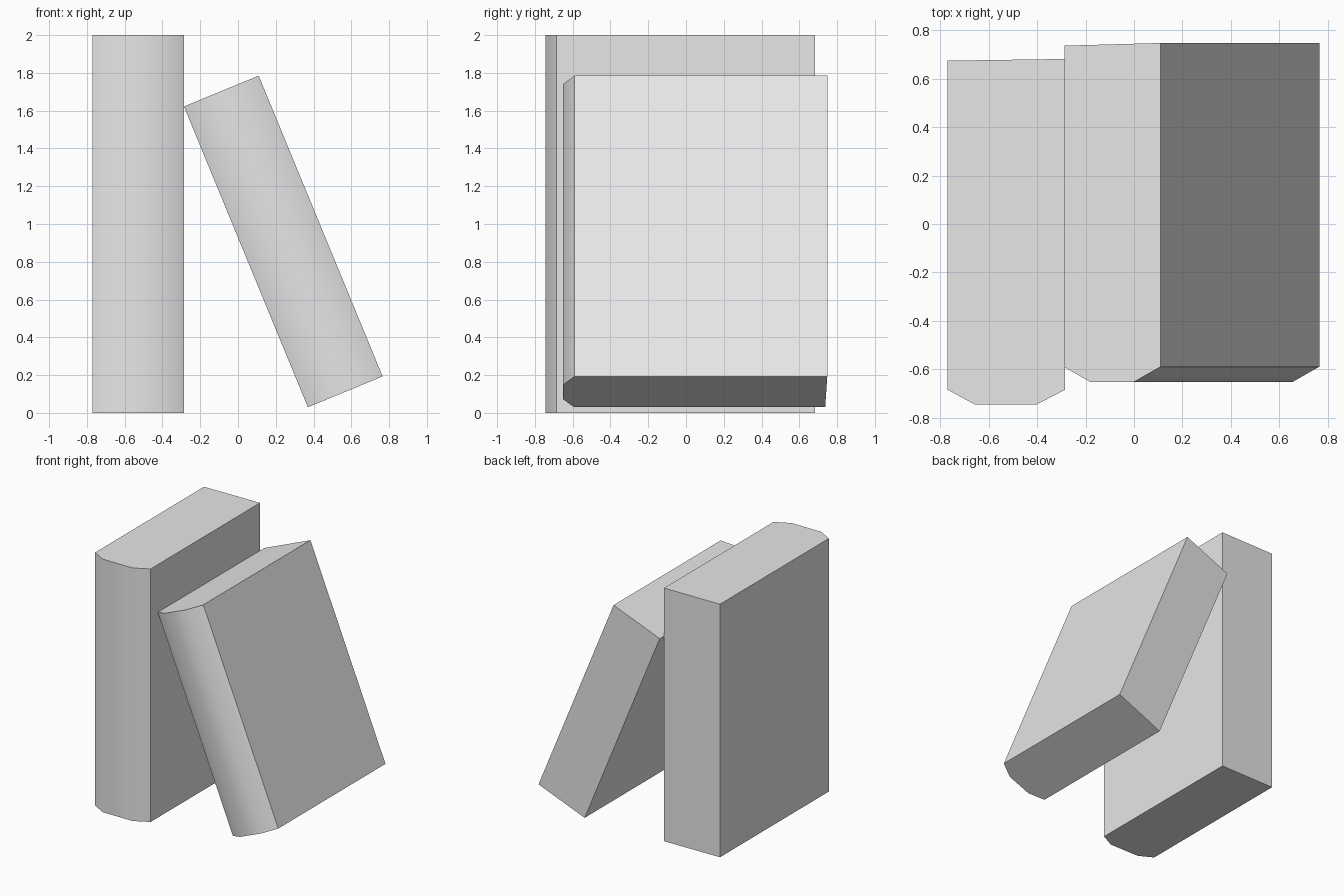
import bpy, bmesh
from math import radians

cube = bpy.data.objects.get("Cube")
if cube:
    bpy.data.objects.remove(cube, do_unlink=True)

grey = bpy.data.materials.new("light_grey")
grey.use_nodes = True
colour = (0.8, 0.8, 0.8, 1)
grey.diffuse_color = colour
grey.node_tree.nodes["Principled BSDF"].inputs["Base Color"].default_value = colour


def book(name, footprint, height, corner, lean):
    """Extrude a book's footprint upward, then lean it about its lower left corner."""
    bm = bmesh.new()
    base = bm.faces.new([bm.verts.new((x, y, 0)) for x, y in footprint])
    top = bmesh.ops.extrude_face_region(bm, geom=[base])["geom"]
    verts = [v for v in top if isinstance(v, bmesh.types.BMVert)]
    bmesh.ops.translate(bm, verts=verts, vec=(0, 0, height))
    bmesh.ops.recalc_face_normals(bm, faces=bm.faces)
    mesh = bpy.data.meshes.new(name)
    bm.to_mesh(mesh)
    bm.free()
    mesh.materials.append(grey)
    obj = bpy.data.objects.new(name, mesh)
    bpy.context.collection.objects.link(obj)
    obj.location = corner
    obj.rotation_euler.y = radians(lean)
    # Soft rounded spine, crisp cover edges
    bpy.ops.object.select_all(action='DESELECT')
    obj.select_set(True)
    bpy.context.view_layer.objects.active = obj
    bpy.ops.object.shade_smooth_by_angle(angle=radians(40))
    return obj


# Upright book: bevelled spine at the front, flat page edge at the back
book("upright_book",
     [(0, -0.685), (0.11, -0.745), (0.37, -0.745), (0.485, -0.685),
      (0.485, 0.682), (0, 0.675)],
     2.0, (-0.77, 0, 0), 0)

# Leaning book: its top left edge rests against the upright one
book("leaning_book",
     [(0, -0.592), (0.113, -0.652), (0.31, -0.652), (0.428, -0.59),
      (0.428, 0.748), (0, 0.737)],
     1.722, (0.37, 0, 0.03), -22.4)
